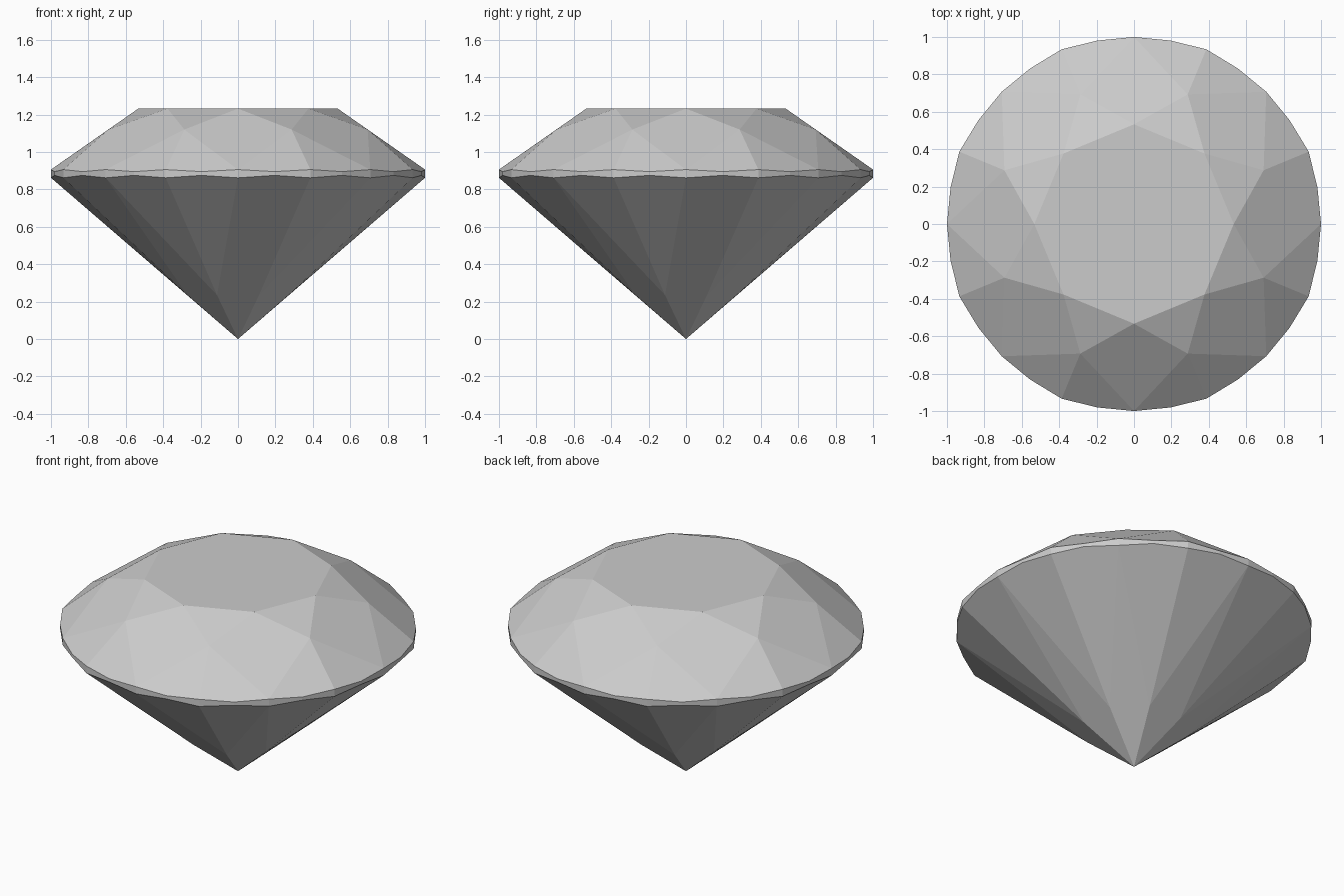
import bpy, bmesh
from math import sin, cos, pi

cube = bpy.data.objects.get("Cube")
if cube:
    bpy.data.objects.remove(cube, do_unlink=True)

SYM = 8                      # the cut repeats eight times
STEP = 2 * pi / SYM

mat = bpy.data.materials.new("stone grey")
mat.use_nodes = True
grey = (0.6, 0.6, 0.6, 1)
mat.diffuse_color = grey
mat.node_tree.nodes["Principled BSDF"].inputs["Base Color"].default_value = grey

bm = bmesh.new()


def ring(radius, z, turn=0.0):
    """Eight vertices, turned by a fraction of one repeat."""
    return [bm.verts.new((radius * cos((i + turn) * STEP),
                          radius * sin((i + turn) * STEP), z)) for i in range(SYM)]


def girdle_ring(z_corner, z_mid):
    """Four points per repeat; the edge is thinner between facet corners."""
    parts = [ring(1.0, z_corner), ring(1.0, z_mid, 0.25),
             ring(1.011, z_corner, 0.5), ring(1.0, z_mid, 0.75)]
    return [v for group in zip(*parts) for v in group]


table = ring(0.533, 1.232)
bezel = ring(0.75, 1.12, 0.5)
upper = girdle_ring(0.906, 0.895)
lower = girdle_ring(0.862, 0.875)
pavilion = ring(0.293, 0.235, 0.5)
culet = bm.verts.new((0, 0, 0))

bm.faces.new(table)
for i in range(SYM):
    j = (i + 1) % SYM
    g = 4 * i
    end = (g + 4) % (4 * SYM)
    # Crown: star facet and kite facet
    bm.faces.new((table[i], bezel[i], table[j]))
    bm.faces.new((table[i], bezel[i - 1], upper[g], bezel[i]))
    # Crown: upper girdle facets
    bm.faces.new((bezel[i], upper[g], upper[g + 1], upper[g + 2]))
    bm.faces.new((bezel[i], upper[g + 2], upper[g + 3], upper[end]))
    # Girdle band
    for k in range(g, g + 4):
        n = (k + 1) % (4 * SYM)
        bm.faces.new((upper[k], lower[k], lower[n], upper[n]))
    # Pavilion: main facet and lower girdle facets
    bm.faces.new((culet, pavilion[i], lower[g], pavilion[i - 1]))
    bm.faces.new((pavilion[i], lower[g + 2], lower[g + 1], lower[g]))
    bm.faces.new((pavilion[i], lower[end], lower[g + 3], lower[g + 2]))

bmesh.ops.recalc_face_normals(bm, faces=bm.faces)
mesh = bpy.data.meshes.new("cut_gemstone")
bm.to_mesh(mesh)
bm.free()
mesh.materials.append(mat)
gem = bpy.data.objects.new("cut_gemstone", mesh)
bpy.context.collection.objects.link(gem)
